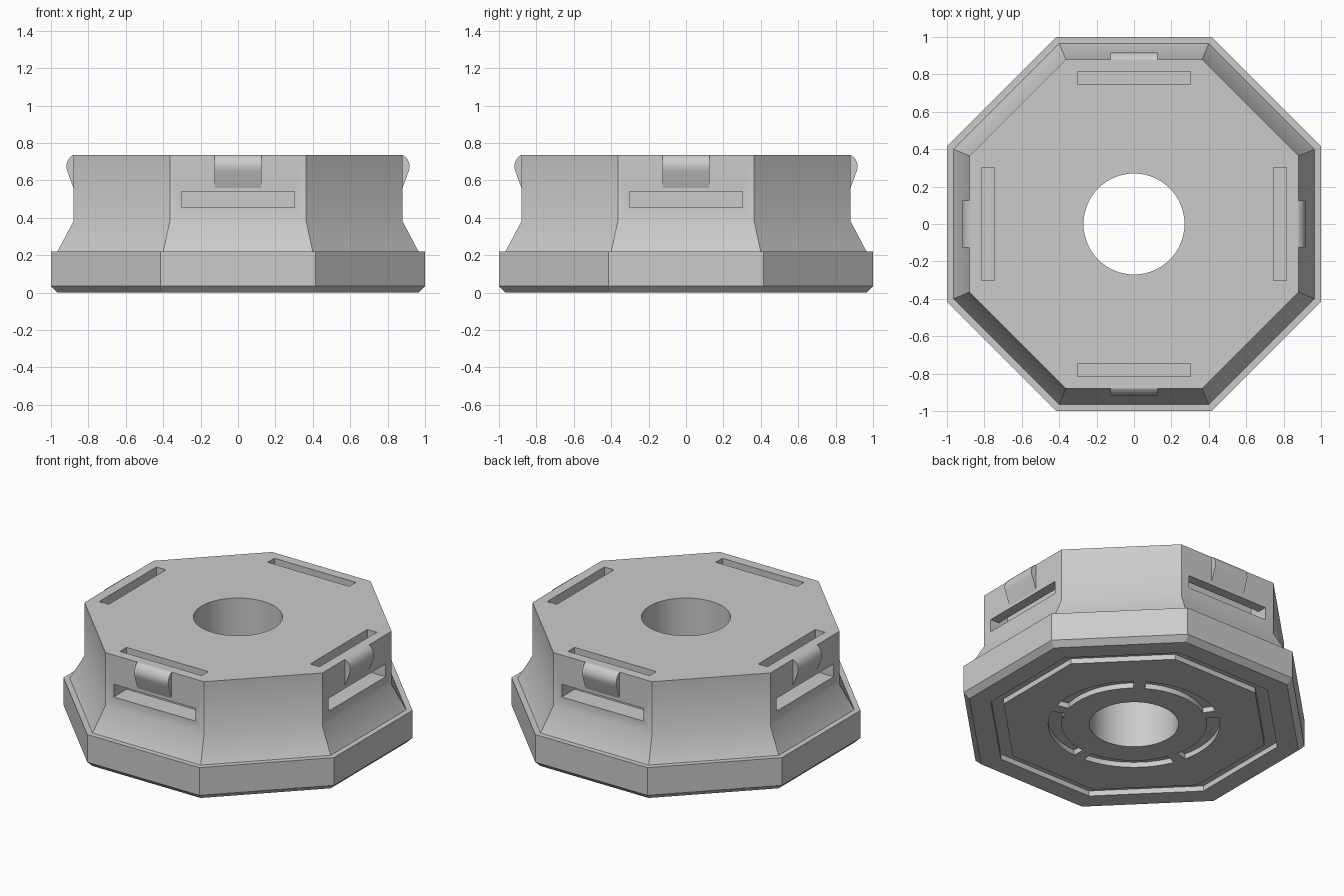
import bpy, bmesh, math
from mathutils import Matrix

if "Cube" in bpy.data.objects:
    bpy.data.objects.remove(bpy.data.objects["Cube"])

grey = bpy.data.materials.new("light grey")
grey.diffuse_color = (0.6, 0.6, 0.6, 1)
grey.use_nodes = True
grey.node_tree.nodes["Principled BSDF"].inputs["Base Color"].default_value = grey.diffuse_color
OCT = [math.radians(22.5 + 45 * i) for i in range(8)]
K = 1 / math.cos(math.pi / 8)      # flat distance -> corner radius


def finish(bm, name):
    bmesh.ops.recalc_face_normals(bm, faces=bm.faces)
    me = bpy.data.meshes.new(name)
    bm.to_mesh(me)
    bm.free()
    me.materials.append(grey)
    ob = bpy.data.objects.new(name, me)
    bpy.context.collection.objects.link(ob)
    return ob


def sweep(profile, angles, closed, name):
    """Revolve a closed (radius, z) profile through the given angles."""
    bm = bmesh.new()
    secs = [[bm.verts.new((r * math.cos(a), r * math.sin(a), z)) for r, z in profile]
            for a in angles]
    n = len(profile)
    for s in range(len(secs) if closed else len(secs) - 1):
        p, q = secs[s], secs[(s + 1) % len(secs)]
        for i in range(n):
            j = (i + 1) % n
            bm.faces.new((p[i], p[j], q[j], q[i]))
    if not closed:
        bm.faces.new(secs[0])
        bm.faces.new(secs[-1])
    return finish(bm, name)


def side_prism(profile, half, turn, name):
    """Extrude an (outward, z) profile across one of the four main sides."""
    bm = bmesh.new()
    face = bm.faces.new([bm.verts.new((-half, -o, z)) for o, z in profile])
    ext = bmesh.ops.extrude_face_region(bm, geom=[face], use_keep_orig=True)
    moved = [v for v in ext["geom"] if isinstance(v, bmesh.types.BMVert)]
    bmesh.ops.translate(bm, verts=moved, vec=(2 * half, 0, 0))
    bmesh.ops.rotate(bm, verts=bm.verts, cent=(0, 0, 0),
                     matrix=Matrix.Rotation(math.pi / 2 * turn, 3, 'Z'))
    return finish(bm, name)


def cut(target, cutter):
    mod = target.modifiers.new("cut", 'BOOLEAN')
    mod.operation, mod.solver, mod.object = 'DIFFERENCE', 'EXACT', cutter
    bpy.context.view_layer.objects.active = target
    bpy.ops.object.modifier_apply(modifier=mod.name)
    bpy.data.objects.remove(cutter)


def smooth(ob, deg):
    bpy.ops.object.select_all(action='DESELECT')
    ob.select_set(True)
    bpy.context.view_layer.objects.active = ob
    bpy.ops.object.shade_smooth_by_angle(angle=math.radians(deg))


# Octagonal body: chamfered foot, rim, ledge, sloped skirt, upright wall
bm = bmesh.new()
rings = [[bm.verts.new((d * K * math.cos(a), d * K * math.sin(a), z)) for a in OCT]
         for d, z in [(0.965, 0), (1, 0.035), (1, 0.22), (0.965, 0.22),
                      (0.88, 0.38), (0.88, 0.735)]]
for p, q in zip(rings, rings[1:]):
    for i in range(8):
        j = (i + 1) % 8
        bm.faces.new((p[i], p[j], q[j], q[i]))
bm.faces.new(rings[0])
bm.faces.new(rings[-1])
body = finish(bm, "octagonal_body")

# Centre bore
bm = bmesh.new()
bmesh.ops.create_cone(bm, cap_ends=True, segments=64, radius1=0.27, radius2=0.27,
                      depth=2, matrix=Matrix.Translation((0, 0, 0.4)))
cut(body, finish(bm, "bore_cutter"))

# Strap slots running from the top face out through each main side
slot = [(0.745, 0.9), (0.815, 0.9), (0.815, 0.54), (1.0, 0.54), (1.0, 0.455), (0.745, 0.455)]
for k in range(4):
    cut(body, side_prism(slot, 0.302, k, "slot_cutter"))

# Octagonal groove underneath
groove = [(0.765 * K, -0.1), (0.84 * K, -0.1), (0.84 * K, 0.035), (0.765 * K, 0.035)]
cut(body, sweep(groove, OCT, True, "groove_cutter"))

# Five arc grooves underneath
arc = [(0.44, -0.1), (0.52, -0.1), (0.52, 0.035), (0.44, 0.035)]
for k in range(5):
    mid = 90 + 72 * k
    angles = [math.radians(mid - 31.5 + 63 * i / 14) for i in range(15)]
    cut(body, sweep(arc, angles, False, "arc_cutter"))
smooth(body, 30)

# Rounded clips above the side slots
clip = [(0.86, 0.66), (0.88, 0.56), (0.913, 0.65), (0.918, 0.67), (0.916, 0.69),
        (0.908, 0.71), (0.896, 0.726), (0.88, 0.735)]
for k, side in enumerate(("front", "right", "back", "left")):
    smooth(side_prism(clip, 0.126, k, side + "_clip"), 40)
